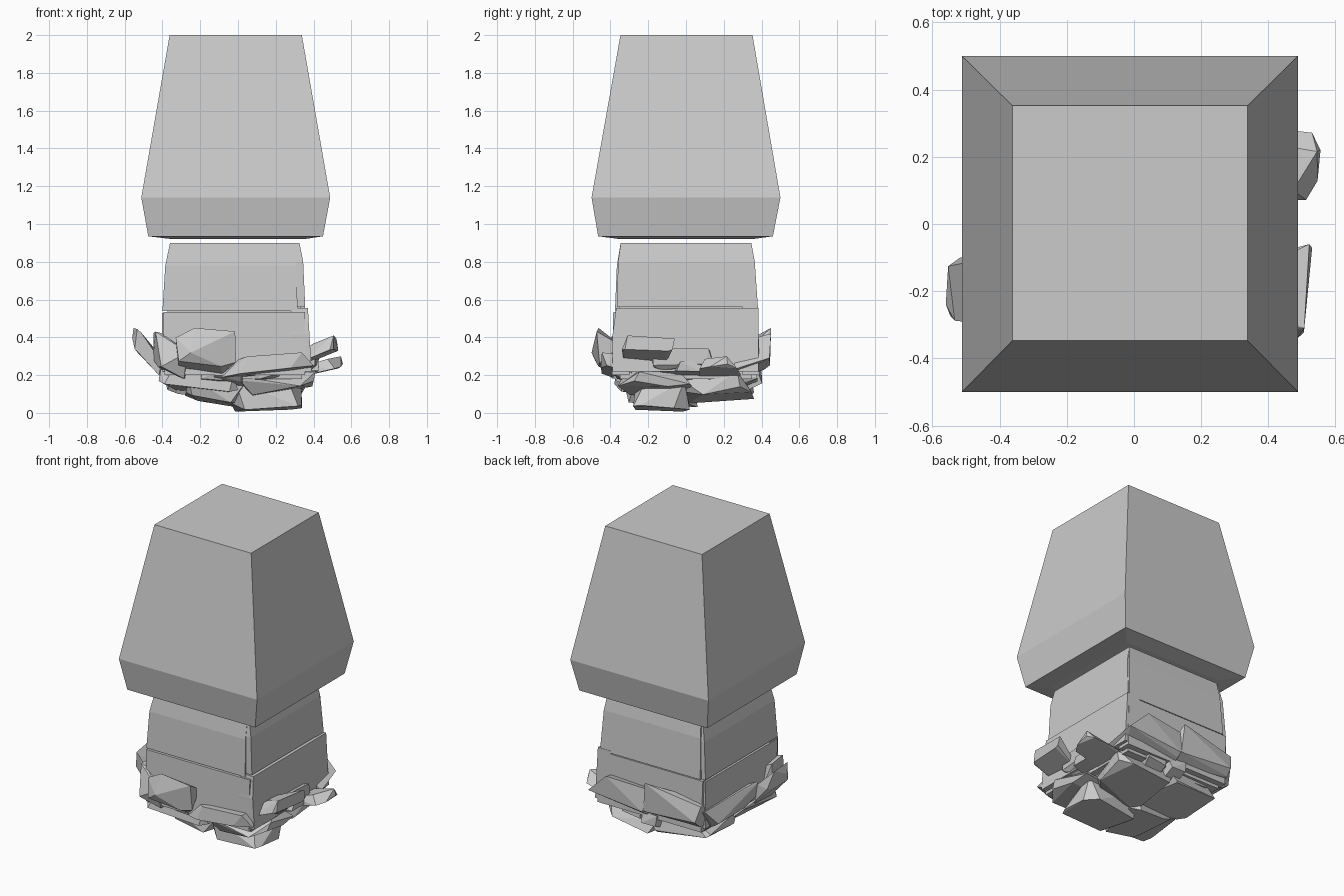
import bpy, bmesh, math, random
from mathutils import Vector


def finish(bm, name):
    bmesh.ops.recalc_face_normals(bm, faces=bm.faces)
    me = bpy.data.meshes.new(name)
    bm.to_mesh(me)
    bm.free()
    ob = bpy.data.objects.new(name, me)
    bpy.context.collection.objects.link(ob)
    return ob


def loft(name, rings):
    """Stack of rectangles (z, x0, x1, y0, y1) joined into a closed solid."""
    bm = bmesh.new()
    loops = [[bm.verts.new((x, y, z)) for x, y in ((a, c), (b, c), (b, d), (a, d))]
             for z, a, b, c, d in rings]
    for lo, hi in zip(loops, loops[1:]):
        for i in range(4):
            j = (i + 1) % 4
            bm.faces.new((lo[i], lo[j], hi[j], hi[i]))
    bm.faces.new(loops[0][::-1])
    bm.faces.new(loops[-1])
    return finish(bm, name)


def rock(name, box, skew, seed, count=13):
    """Faceted boulder: convex hull of random points, skewed and fitted to a box."""
    rnd = random.Random(seed)
    pts = []
    for i in range(count):
        s = [1 if (i >> k) & 1 else -1 for k in range(3)]
        v = Vector([s[k] * rnd.uniform(0.3, 1) for k in range(3)])
        v = v / max(abs(c) for c in v) * 0.5 + v.normalized() * 0.5
        v.z += skew[0] * v.x + skew[1] * v.y
        pts.append(v)
    for k in range(3):
        lo, hi = min(p[k] for p in pts), max(p[k] for p in pts)
        a, b = box[2 * k], box[2 * k + 1]
        for p in pts:
            p[k] = a + (p[k] - lo) / (hi - lo) * (b - a)
    bm = bmesh.new()
    for p in pts:
        bm.verts.new(p)
    res = bmesh.ops.convex_hull(bm, input=bm.verts)
    junk = {g for g in res["geom_interior"] + res["geom_unused"] if isinstance(g, bmesh.types.BMVert)}
    bmesh.ops.delete(bm, geom=list(junk), context='VERTS')
    bmesh.ops.dissolve_limit(bm, angle_limit=math.radians(9), verts=bm.verts, edges=bm.edges)
    return finish(bm, name)


# Tall tapered upper block with undercut base
loft("upper_block", [(0.92, -0.35, 0.35, -0.35, 0.35),
                     (0.935, -0.475, 0.45, -0.465, 0.46),
                     (1.14, -0.512, 0.488, -0.5, 0.5),
                     (2.0, -0.362, 0.338, -0.347, 0.352)])

# Inner trunk core behind the plates
loft("trunk_core", [(0.18, -0.36, 0.34, -0.35, 0.35),
                    (0.55, -0.375, 0.335, -0.355, 0.35),
                    (0.78, -0.36, 0.32, -0.345, 0.345),
                    (0.895, -0.335, 0.30, -0.325, 0.325)])

# Cladding plates on each side, leaving narrow notches at the corners
loft("front_plate_upper", [(0.54, -0.40, 0.315, -0.376, -0.3),
                           (0.78, -0.385, 0.31, -0.366, -0.3),
                           (0.90, -0.36, 0.31, -0.346, -0.28)])
loft("back_plate_upper", [(0.54, -0.37, 0.355, 0.3, 0.382),
                          (0.80, -0.36, 0.34, 0.3, 0.364),
                          (0.90, -0.35, 0.325, 0.28, 0.346)])
loft("left_plate_upper", [(0.54, -0.40, -0.3, -0.33, 0.37),
                          (0.78, -0.385, -0.3, -0.33, 0.36),
                          (0.90, -0.36, -0.28, -0.33, 0.34)])
loft("right_plate_upper", [(0.56, 0.28, 0.356, -0.365, 0.37),
                           (0.80, 0.28, 0.345, -0.36, 0.35),
                           (0.90, 0.27, 0.325, -0.345, 0.345)])
loft("front_plate_lower", [(0.20, -0.39, 0.355, -0.392, -0.3),
                           (0.535, -0.395, 0.355, -0.385, -0.3)])
loft("back_plate_lower", [(0.20, -0.38, 0.37, 0.3, 0.388),
                          (0.535, -0.39, 0.36, 0.3, 0.383)])
loft("left_plate_lower", [(0.22, -0.40, -0.3, -0.37, 0.37),
                          (0.53, -0.402, -0.3, -0.37, 0.37)])
loft("right_plate_lower", [(0.22, 0.28, 0.39, -0.388, 0.383),
                           (0.42, 0.28, 0.378, -0.388, 0.383),
                           (0.555, 0.28, 0.37, -0.37, 0.383)])

# Rubble bowl: x range, y range, z range, upward skew in x and y
rubble = {
    "front_boulder": (-0.33, -0.01, -0.50, -0.34, 0.20, 0.45, 0, -0.4),
    "corner_boulder": (-0.45, -0.26, -0.44, -0.22, 0.18, 0.43, -0.5, 0),
    "left_wing": (-0.56, -0.40, -0.29, -0.10, 0.20, 0.45, -1.2, 0),
    "right_wing_front": (0.34, 0.53, -0.34, -0.06, 0.26, 0.41, 1, -0.3),
    "right_wing_back": (0.30, 0.555, 0.07, 0.29, 0.18, 0.30, 1, 0),
    "front_slab": (-0.10, 0.40, -0.45, -0.22, 0.17, 0.32, 0.5, -0.4),
    "back_slab": (-0.40, 0.05, 0.28, 0.45, 0.20, 0.45, 0, 0.5),
    "back_right_slab": (-0.05, 0.42, 0.25, 0.45, 0.18, 0.42, 0.3, 0.4),
    "left_slab": (-0.46, -0.28, -0.12, 0.40, 0.17, 0.36, -0.6, 0),
    "right_slab": (0.26, 0.43, -0.18, 0.16, 0.17, 0.34, 0.8, 0),
    "left_ledge": (-0.42, 0.00, -0.38, 0.05, 0.10, 0.23, -0.4, -0.2),
    "right_ledge": (0.00, 0.41, -0.36, 0.05, 0.08, 0.23, 0.5, -0.2),
    "keel_front": (-0.04, 0.34, -0.28, 0.02, 0.00, 0.20, 0.1, -0.1),
    "keel_left": (-0.28, 0.04, -0.34, 0.06, 0.03, 0.22, -0.4, -0.2),
    "keel_back_left": (-0.38, 0.08, -0.02, 0.36, 0.07, 0.22, -0.4, 0.2),
    "keel_back_right": (-0.02, 0.36, -0.02, 0.36, 0.05, 0.22, 0.4, 0.2),
}
for i, (name, d) in enumerate(rubble.items()):
    rock(name, d[:6], d[6:], seed=20 + i)

# Small chips wedged between the big stones
rnd = random.Random(5)
for i in range(12):
    a = math.radians(30 * i + rnd.uniform(-10, 10))
    x, y, z = 0.34 * math.cos(a), 0.34 * math.sin(a), rnd.uniform(0.17, 0.25)
    sx, sy, sz = (rnd.uniform(0.05, 0.1) for _ in range(3))
    rock(f"chip_{i + 1}", (x - sx, x + sx, y - sy, y + sy, z - sz * 0.6, z + sz * 0.6),
         (0.5 * math.cos(a), 0.5 * math.sin(a)), seed=60 + i, count=10)
